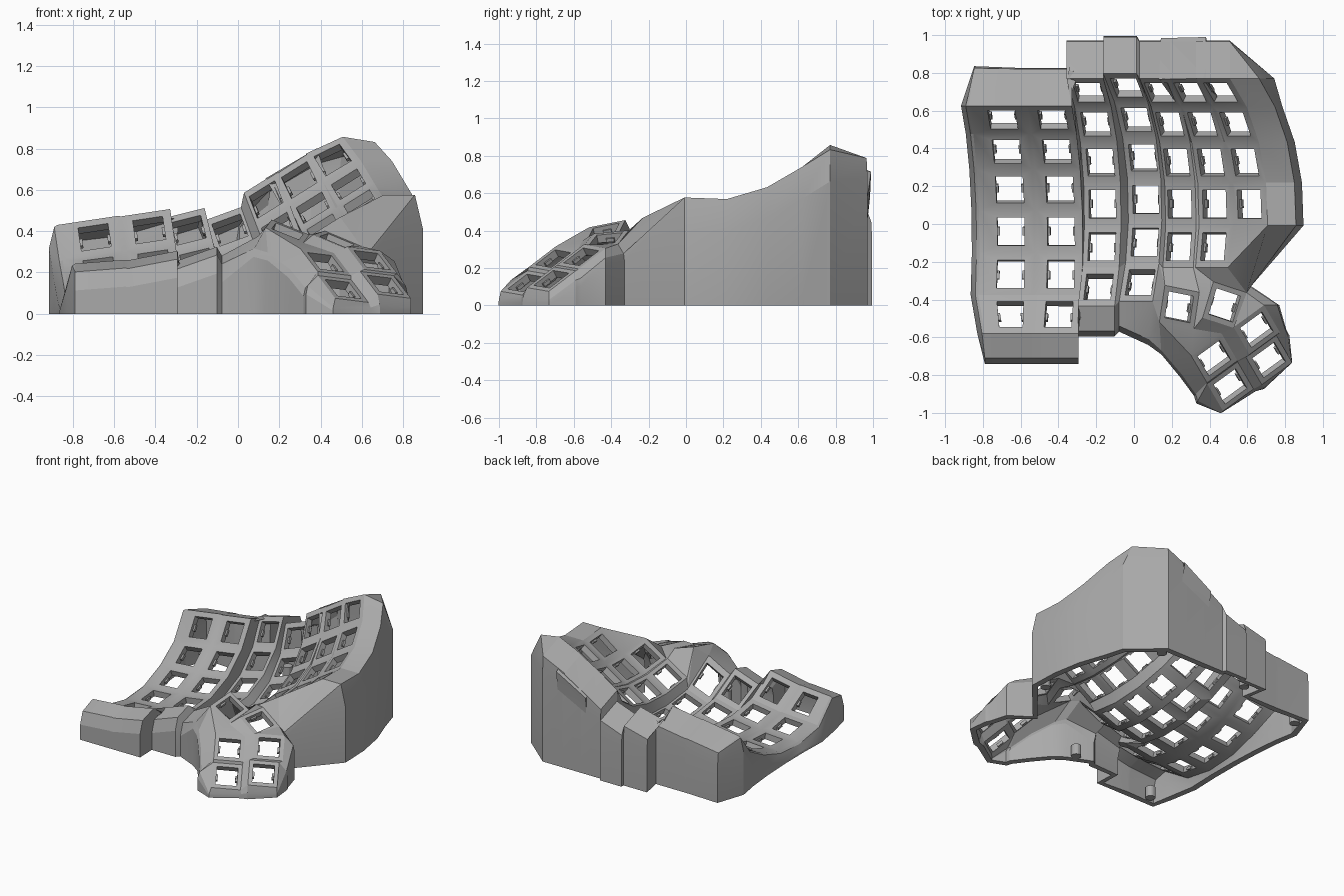
import bpy, bmesh
from math import sin, cos, radians
from mathutils import Vector as V

if "Cube" in bpy.data.objects:
    bpy.data.objects.remove(bpy.data.objects["Cube"])

grey = bpy.data.materials.new("light grey plastic")
grey.use_nodes = True
grey.diffuse_color = (0.4, 0.4, 0.4, 1)
grey.node_tree.nodes["Principled BSDF"].inputs["Base Color"].default_value = (0.4, 0.4, 0.4, 1)

RADIUS, HOLE, THICK = 0.87, 0.073, 0.045
bm = bmesh.new()
tabs = []


def vert(p):
    return bm.verts.new(p)


def face(*vs):
    """Add a face, skipping repeated corners."""
    vs = list(dict.fromkeys(vs))
    if len(vs) > 2:
        bm.faces.new(vs)


def frame(tl, tr, br, bl, x0, x1, y0):
    """Key plate: a quad with a square opening."""
    def at(u, v):
        return tl.co.lerp(tr.co, u).lerp(bl.co.lerp(br.co, u), v)
    hole = [vert(at(u, v)) for u, v in ((x0, y0), (x1, y0), (x1, 1 - y0), (x0, 1 - y0))]
    outer = [tl, tr, br, bl]
    for i in range(4):
        j = (i + 1) % 4
        face(outer[j], outer[i], hole[i], hole[j])
    side = (tr.co - tl.co).normalized()
    up = (tl.co - bl.co).normalized()
    for x, s in ((x0, 1), (x1, -1)):
        tabs.append((at(x, 0.5) - side.cross(up) * 0.032 + side * s * 0.004, side, up))


# Curved key columns: low point, roll, lean, half widths, number of rows
columns = {
    "A": ((-0.65, -0.10, 0.07), 8.5, 8.5, 0.17, 0.125, 6),
    "B": ((-0.385, -0.10, 0.105), 8.5, 8.5, 0.125, 0.115, 6),
    "C": ((-0.165, 0.045, 0.11), 14, 14, 0.1, 0.1, 6),
    "D": ((0.065, 0.07, 0.12), 20, 20, 0.1, 0.088, 6),
    "E": ((0.245, 0.045, 0.27), 32, 21, 0.09, 0.1, 5),
    "F": ((0.43, 0.045, 0.375), 32, 26, 0.1, 0.1, 5),
    "G": ((0.615, 0.045, 0.495), 32, 31, 0.1, 0.11, 4),
}
L, R = {}, {}
for name, (low, roll, lean, wl, wr, rows) in columns.items():
    roll, lean = radians(roll), radians(lean)
    xdir, zdir = V((cos(roll), 0, sin(roll))), V((-sin(lean), 0, cos(lean)))

    def edge(x):
        out = []
        for i in range(rows + 1):
            a = radians(56.5 - 15 * i)
            out.append(vert(V(low) + xdir * x + V((0, RADIUS * sin(a), 0)) + zdir * RADIUS * (1 - cos(a))))
        return out
    L[name], R[name] = edge(-wl), edge(wr)

# Local adjustments: raised front lip, left border, right corners
for name, lift_l, lift_r in (("A", 0.03, 0.03), ("B", 0.03, 0.04), ("C", 0.03, 0.05), ("D", 0.06, 0.09)):
    L[name][6].co.z += lift_l
    R[name][6].co.z += lift_r
L["A"][6].co.x += 0.05
for v in L["A"][2:]:
    v.co.z += 0.025
R["G"][0].co.z -= 0.03
R["G"][4].co.z += 0.022

for name, (low, roll, lean, wl, wr, rows) in columns.items():
    for i in range(rows):
        frame(L[name][i], R[name][i], R[name][i + 1], L[name][i + 1],
              (wl - HOLE) / (wl + wr), (wl + HOLE) / (wl + wr), 0.17)

# Webs and steps between columns
for a, b in zip("ABCDEF", "BCDEFG"):
    for i in range(min(len(R[a]), len(L[b])) - 1):
        face(R[a][i + 1], L[b][i + 1], L[b][i], R[a][i])

# Thumb cluster plates: centre, across, upward
tilt_u, tilt_v = (0.8, 0.58, -0.1), (-0.42, 0.72, 0.55)
thumbs = [
    ((0.24, -0.44, 0.40), (1, -0.2, -0.4), (0.15, 1, 0.2)),
    ((0.48, -0.43, 0.355), (1, -0.33, -0.42), (0.3, 1, 0.1)),
    ((0.65, -0.56, 0.26), tilt_u, tilt_v),
    ((0.425, -0.71, 0.25), tilt_u, tilt_v),
    ((0.715, -0.72, 0.14), tilt_u, tilt_v),
    ((0.51, -0.86, 0.12), tilt_u, tilt_v),
]
T = []
for c, u, v in thumbs:
    c, u, v = V(c), V(u).normalized() * 0.1, V(v).normalized() * 0.1
    k = dict(tl=vert(c - u + v), tr=vert(c + u + v), br=vert(c + u - v), bl=vert(c - u - v))
    frame(k["tl"], k["tr"], k["br"], k["bl"], 0.14, 0.86, 0.14)
    T.append(k)
t1, t2, t3, t4, t5, t6 = T

# Webs inside the thumb cluster
face(t1["tr"], t2["tl"], t2["bl"], t1["br"])
face(t1["bl"], t1["br"], t4["tr"], t4["tl"])
face(t1["br"], t2["bl"], t4["tr"])
face(t2["bl"], t2["br"], t3["tl"], t4["tr"])
face(t2["br"], t2["tr"], t3["tr"], t3["tl"])
face(t4["tr"], t3["tl"], t3["bl"], t4["br"])
face(t4["bl"], t4["br"], t6["tr"], t6["tl"])
face(t3["bl"], t3["br"], t5["tr"], t5["tl"])
face(t6["tr"], t5["tl"], t5["bl"], t6["br"])
face(t4["br"], t3["bl"], t5["tl"], t6["tr"])

# Webs from the columns to the thumb cluster
face(R["D"][5], L["E"][5], t1["tl"])
face(R["D"][5], t1["tl"], R["D"][6])
face(R["D"][6], t1["tl"], t1["bl"])
face(L["E"][5], R["E"][5], t1["tr"], t1["tl"])
face(R["E"][5], L["F"][5], t2["tl"], t1["tr"])
face(L["F"][5], R["F"][5], t2["tr"], t2["tl"])
face(R["F"][5], R["F"][4], L["G"][4])
face(R["F"][5], L["G"][4], R["G"][4])
face(R["F"][5], R["G"][4], t2["tr"])

# Outer wall: each boundary point with its rim and knee offsets
back = ((0, 0.195, -0.07), (0, 0.005, -0.1))
right = ((0.15, 0, 0), (0.04, 0, -0.17))
left = ((-0.015, 0, -0.01), (-0.025, 0, -0.1))
front = ((0, -0.13, -0.04), (0, -0.03, -0.09))


def thumb_wall(x, y, z=-0.05):
    return ((x, y, z), (x * 0.15, y * 0.15, -0.04))


wall = [(L["A"][0], ((0.03, 0.2, -0.06), (0, 0.01, -0.1)))]
for n in "ABCDEFG":
    wall += [(e[n][0], back) for e in (L, R) if (n, e) != ("A", L)]
wall += [(R["G"][0], ((0.155, 0, -0.025), (0.08, 0, -0.17)))]
wall += [(v, right) for v in R["G"][1:]]
wall += [
    (t2["tr"], thumb_wall(0.02, 0.03)),
    (t3["tr"], thumb_wall(0.07, 0.0)),
    (t3["br"], thumb_wall(0.03, 0.01)),
    (t5["tr"], thumb_wall(0.06, 0)),
    (t5["br"], thumb_wall(0, 0)),
    (t5["bl"], thumb_wall(0.01, -0.02)),
    (t6["br"], thumb_wall(0.01, -0.01)),
    (t6["bl"], thumb_wall(-0.01, -0.01)),
    (t6["tl"], thumb_wall(-0.05, -0.09)),
    (t4["bl"], thumb_wall(-0.06, -0.06, -0.08)),
    (t4["tl"], thumb_wall(-0.05, -0.1, -0.1)),
    (t1["bl"], thumb_wall(0.01, -0.15, -0.12)),
    (R["D"][6], thumb_wall(-0.02, -0.2, -0.06)),
]
for n in "DCBA":
    wall += [(e[n][6], front) for e in (R, L) if (n, e) != ("D", R)]
wall += [(v, left) for v in reversed(L["A"])]

rings = []
for v, (rim, knee) in wall:
    p = v.co + V(rim)
    q = p + V(knee)
    p.z, q.z = max(p.z, 0.03), max(q.z, 0.015)
    rings.append((v, vert(p), vert(q), vert((q.x, q.y, 0))))
for a, b in zip(rings, rings[1:] + rings[:1]):
    for i in range(3):
        face(a[i], b[i], b[i + 1], a[i + 1])

# Thicken the skin inward, keeping it above the ground
bmesh.ops.remove_doubles(bm, verts=bm.verts[:], dist=0.0005)
bmesh.ops.recalc_face_normals(bm, faces=bm.faces[:])
if sum(f.normal.z * f.calc_area() for f in bm.faces) < 0:
    bmesh.ops.reverse_faces(bm, faces=bm.faces[:])
bm.normal_update()
skin = bm.faces[:]
rim_edges = [e for e in bm.edges if e.is_boundary]
inner = {}
for v in bm.verts[:]:
    p = v.co - v.normal * THICK
    p.z = 0 if v.co.z < 0.001 else max(p.z, 0.004)
    inner[v] = p
inner = {v: vert(p) for v, p in inner.items()}
for f in skin:
    bm.faces.new([inner[v] for v in reversed(f.verts)])
for e in rim_edges:
    loop = e.link_loops[0]
    a, b = loop.vert, loop.link_loop_next.vert
    bm.faces.new((b, a, inner[a], inner[b]))


def finish(name, mesh_bm):
    mesh = bpy.data.meshes.new(name)
    mesh_bm.to_mesh(mesh)
    mesh_bm.free()
    mesh.materials.append(grey)
    ob = bpy.data.objects.new(name, mesh)
    bpy.context.collection.objects.link(ob)
    bpy.ops.object.select_all(action="DESELECT")
    ob.select_set(True)
    bpy.context.view_layer.objects.active = ob
    bpy.ops.object.shade_smooth_by_angle(angle=radians(18))


finish("case_shell", bm)

# Small retaining tabs inside the openings
bm = bmesh.new()
for c, side, up in tabs:
    for v in bmesh.ops.create_cube(bm, size=1)["verts"]:
        v.co = c + side * v.co.x * 0.016 + up * v.co.y * 0.045 + side.cross(up) * v.co.z * 0.02
finish("opening_tabs", bm)

# Screw bosses along the inside of the base
bm = bmesh.new()
for x, y in ((-0.8, 0.74), (-0.22, 0.9), (0.5, 0.89), (0.81, 0.03), (-0.7, -0.66), (0.05, -0.55)):
    boss = bmesh.ops.create_cone(bm, cap_ends=True, segments=20, radius1=0.034, radius2=0.034, depth=0.08)
    bmesh.ops.translate(bm, verts=boss["verts"], vec=(x, y, 0.04))
finish("screw_bosses", bm)
